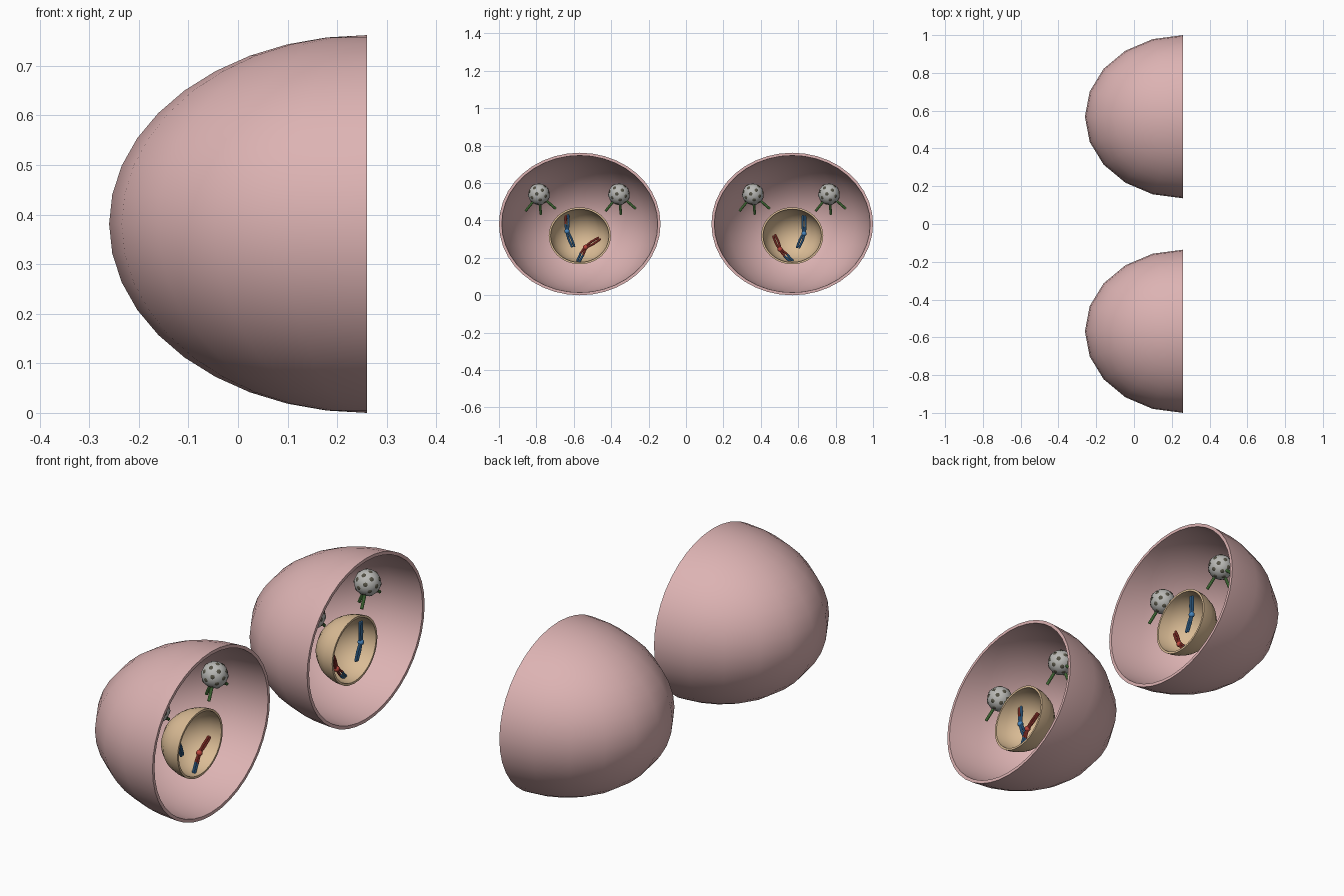
import bpy, bmesh, math
from mathutils import Vector, Matrix

if "Cube" in bpy.data.objects:
    bpy.data.objects.remove(bpy.data.objects["Cube"])


def material(name, rgb):
    m = bpy.data.materials.new(name)
    m.diffuse_color = (*rgb, 1)
    m.use_nodes = True
    m.node_tree.nodes["Principled BSDF"].inputs["Base Color"].default_value = m.diffuse_color
    return m


PINK = material("membrane_pink", (0.72, 0.45, 0.45))
TAN = material("nucleus_tan", (0.70, 0.50, 0.30))
BLUE = material("strand_blue", (0.06, 0.23, 0.50))
RED = material("strand_red", (0.50, 0.06, 0.045))
GREEN = material("tubule_green", (0.13, 0.35, 0.09))
GREY = material("centrosome_grey", (0.48, 0.48, 0.46))
DARK = material("spot_dark", (0.09, 0.085, 0.06))


def finish(bm, name, mats):
    mesh = bpy.data.meshes.new(name)
    bm.to_mesh(mesh)
    bm.free()
    for m in mats:
        mesh.materials.append(m)
    mesh.shade_smooth()
    mesh.set_sharp_from_angle(angle=math.radians(35))
    ob = bpy.data.objects.new(name, mesh)
    bpy.context.collection.objects.link(ob)
    return ob


def half_shell(name, rim, radii, wall, mat):
    """Half ellipsoid bowl opening toward +x, with a flat rim."""
    bm = bmesh.new()
    bmesh.ops.create_uvsphere(bm, u_segments=20, v_segments=20, radius=1)
    bmesh.ops.delete(bm, geom=[v for v in bm.verts if v.co.x > 1e-4], context='VERTS')
    outer = list(bm.verts)
    copy = bmesh.ops.duplicate(bm, geom=bm.verts[:] + bm.edges[:] + bm.faces[:])["geom"]
    inner = [g for g in copy if isinstance(g, bmesh.types.BMVert)]
    bmesh.ops.reverse_faces(bm, faces=[g for g in copy if isinstance(g, bmesh.types.BMFace)])
    bmesh.ops.scale(bm, vec=radii, verts=outer)
    bmesh.ops.scale(bm, vec=[r - wall for r in radii], verts=inner)
    bmesh.ops.bridge_loops(bm, edges=[e for e in bm.edges if e.is_boundary])
    bmesh.ops.translate(bm, vec=rim, verts=bm.verts)
    bmesh.ops.recalc_face_normals(bm, faces=bm.faces)
    finish(bm, name, [mat])


def add_ball(bm, centre, radius, slot=0, seg=20, rot=None, flat=1):
    m = Matrix.Translation(centre)
    if rot:
        m = m @ rot
    m = m @ Matrix.Diagonal((1, 1, flat, 1))
    r = bmesh.ops.create_uvsphere(bm, u_segments=seg, v_segments=seg // 2, radius=radius, matrix=m)
    for f in {f for v in r["verts"] for f in v.link_faces}:
        f.material_index = slot


def add_rod(bm, a, b, radius, slot=0):
    a, b = Vector(a), Vector(b)
    d = b - a
    m = Matrix.Translation((a + b) / 2) @ d.to_track_quat('Z', 'Y').to_matrix().to_4x4()
    r = bmesh.ops.create_cone(bm, cap_ends=True, segments=10, radius1=radius,
                              radius2=radius, depth=d.length, matrix=m)
    for f in {f for v in r["verts"] for f in v.link_faces}:
        f.material_index = slot


def centrosome(name, centre):
    """Spotted ball with three tubules pointing downward."""
    c = Vector(centre)
    bm = bmesh.new()
    add_ball(bm, c, 0.057, 0, 24)
    n = 28
    for i in range(n):
        z = 1 - (2 * i + 1) / n
        a = i * math.pi * (3 - math.sqrt(5))
        r = math.sqrt(1 - z * z)
        d = Vector((r * math.cos(a), r * math.sin(a), z))
        add_ball(bm, c + d * 0.056, 0.010, 1, 8,
                 d.to_track_quat('Z', 'Y').to_matrix().to_4x4(), 0.3)
    finish(bm, name, [GREY, DARK])
    bm = bmesh.new()
    for d in ((0.02, -0.072, -0.09), (-0.05, 0.01, -0.107), (0.0, 0.09, -0.078)):
        add_rod(bm, c + Vector(d) * 0.4, c + Vector(d), 0.007)
    finish(bm, name + "_tubules", [GREEN])


def chromosome(name, x, pts, base, colours):
    """Two parallel strands joined by a bead; colours = slots per strand, upper and lower arm."""
    top, mid, low = (Vector((x, *p)) for p in pts)
    bm = bmesh.new()
    side = Vector((1, 0, 0)).cross(low - top).normalized()
    for s, (up, down) in zip((-1, 1), colours):
        off = side * 0.0065 * s
        # gently bowed arms
        path = [top + off, (top + mid) / 2 + off * 1.3, mid + off * 0.6,
                (mid + low) / 2 + off * 1.3, low + off]
        tips = (up, up, base, base, down)
        rods = (up, up if up == base else base, base, down)
        for a, b, slot in zip(path, path[1:], rods):
            add_rod(bm, a, b, 0.006, slot)
        for p, slot in zip(path, tips):
            add_ball(bm, p, 0.006, slot, 8)
    add_ball(bm, mid, 0.014, base, 14)
    finish(bm, name, [BLUE, RED])


# Two daughter cells with their nuclei and centrosomes
for label, y, ys in (("left", -0.568, (-0.786, -0.358)), ("right", 0.568, (0.358, 0.765))):
    half_shell(label + "_cell_membrane", (0.26, y, 0.381), (0.52, 0.432, 0.381), 0.015, PINK)
    half_shell(label + "_nucleus", (0.203, y, 0.318), (0.165, 0.166, 0.152), 0.010, TAN)
    for k, cy in enumerate(ys):
        centrosome(f"{label}_centrosome_{k + 1}", (0.131, cy, 0.54))

# Chromosomes, some arms exchanged in colour
chromosome("left_blue_chromosome", 0.135,
           ((-0.636, 0.425), (-0.636, 0.342), (-0.604, 0.262)), 0, ((1, 0), (0, 0)))
chromosome("left_red_chromosome", 0.177,
           ((-0.465, 0.303), (-0.537, 0.257), (-0.576, 0.182)), 1, ((1, 0), (1, 0)))
chromosome("right_blue_chromosome", 0.19,
           ((0.631, 0.422), (0.631, 0.330), (0.600, 0.257)), 0, ((0, 0), (0, 0)))
chromosome("right_red_chromosome", 0.155,
           ((0.472, 0.318), (0.503, 0.246), (0.564, 0.182)), 1, ((1, 0), (1, 0)))
